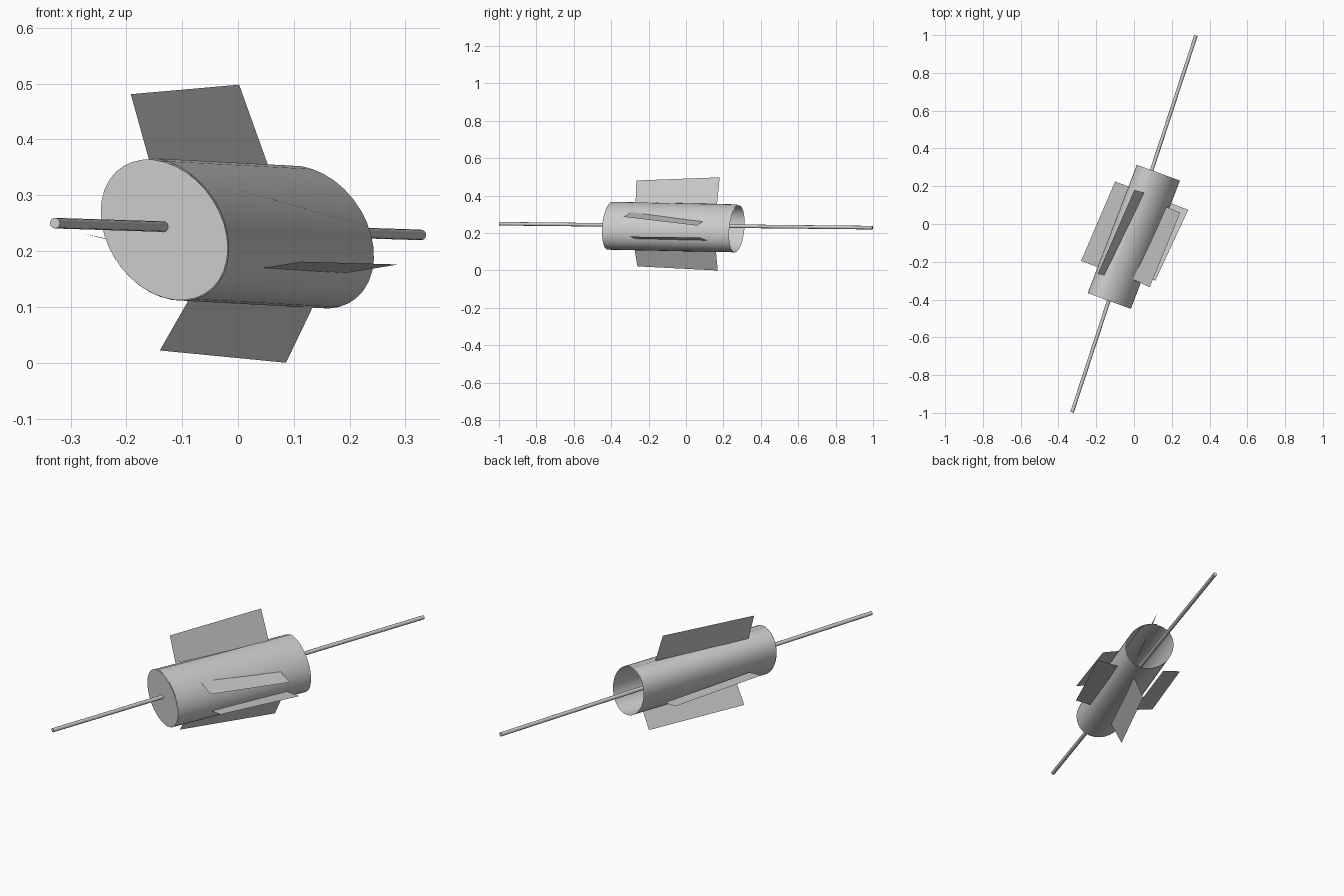
import bpy, bmesh, math
from mathutils import Vector

if "Cube" in bpy.data.objects:
    bpy.data.objects.remove(bpy.data.objects["Cube"])


def make_object(name, bm, smooth=False):
    me = bpy.data.meshes.new(name)
    bm.to_mesh(me)
    bm.free()
    ob = bpy.data.objects.new(name, me)
    bpy.context.collection.objects.link(ob)
    if smooth:
        bpy.ops.object.select_all(action='DESELECT')
        bpy.context.view_layer.objects.active = ob
        ob.select_set(True)
        bpy.ops.object.shade_smooth_by_angle(angle=math.radians(35))
    return ob


# Slightly skewed oval cross-section of the body
FRONT = Vector((-0.132, -0.407, 0.238))
BACK = Vector((0.128, 0.272, 0.224))
SIDE = Vector((0.115, -0.042, -0.033))
UP = Vector((0.0, 0.0, 0.123))
SEGMENTS = 36


def section(center, angle, scale=1.0):
    return center + scale * (SIDE * math.sin(angle) + UP * math.cos(angle))


# Body: open tube, rolled so its edges overlap a little near the top
bm = bmesh.new()
steps = SEGMENTS + 4
previous = None
for i in range(steps + 1):
    angle = 2 * math.pi * i / SEGMENTS - 0.3
    scale = 1.015 - 0.04 * i / steps
    pair = [bm.verts.new(section(c, angle, scale)) for c in (FRONT, BACK)]
    if previous:
        bm.faces.new((previous[0], pair[0], pair[1], previous[1]))
    previous = pair
make_object("body_tube", bm, smooth=True)

# Cap closing the front end
bm = bmesh.new()
bm.faces.new([bm.verts.new(section(FRONT, 2 * math.pi * i / SEGMENTS, 0.99))
              for i in range(SEGMENTS)])
make_object("front_cap", bm)

# Thin rod running through the whole body
a, b = Vector((-0.328, -0.997, 0.25)), Vector((0.328, 0.997, 0.229))
bpy.ops.mesh.primitive_cylinder_add(vertices=12, radius=0.0095, depth=(b - a).length,
                                    location=(a + b) / 2)
rod = bpy.context.object
rod.name = "rod"
rod.rotation_euler = (b - a).to_track_quat('Z', 'Y').to_euler()
bpy.ops.object.shade_smooth_by_angle(angle=math.radians(35))

# Thin sheet fins: outer front, outer back, inner back, inner front
fins = {
    "top_fin": [(-0.192, -0.265, 0.481), (0.002, 0.18, 0.498),
                (0.057, 0.165, 0.345), (-0.157, -0.270, 0.355)],
    "bottom_fin": [(-0.14, -0.26, 0.022), (0.086, 0.17, 0.0),
                   (0.135, 0.16, 0.102), (-0.088, -0.275, 0.113)],
    "right_lower_fin": [(0.113, -0.30, 0.181), (0.287, 0.075, 0.176),
                        (0.195, 0.11, 0.161), (0.04, -0.27, 0.169)],
    "right_upper_fin": [(0.083, -0.335, 0.287), (0.245, 0.06, 0.24),
                        (0.17, 0.091, 0.262), (-0.01, -0.29, 0.313)],
    "left_fin": [(-0.28, -0.195, 0.232), (-0.10, 0.225, 0.19),
                 (-0.02, 0.195, 0.175), (-0.19, -0.23, 0.21)],
}
for name, corners in fins.items():
    bm = bmesh.new()
    bm.faces.new([bm.verts.new(p) for p in corners])
    make_object(name, bm)
